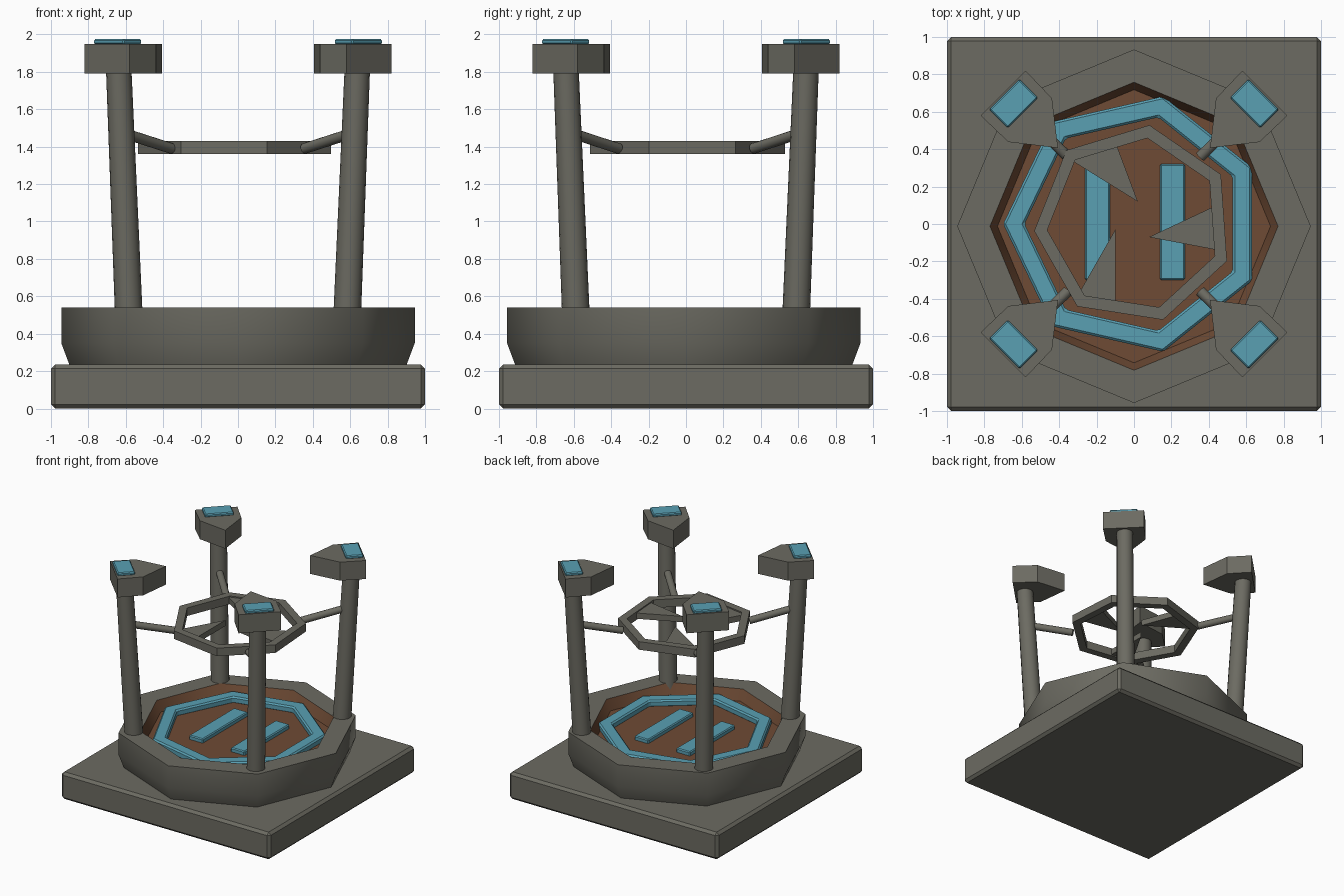
import bpy, bmesh
from math import sin, cos, pi, radians, sqrt
from mathutils import Vector

cube = bpy.data.objects.get("Cube")
if cube:
    bpy.data.objects.remove(cube, do_unlink=True)


def material(name, rgb):
    m = bpy.data.materials.new(name)
    m.use_nodes = True
    m.diffuse_color = (*rgb, 1)
    m.node_tree.nodes["Principled BSDF"].inputs["Base Color"].default_value = (*rgb, 1)
    return m


STONE = material("warm grey", (0.15, 0.147, 0.122))
BLUE = material("light blue", (0.1, 0.35, 0.45))
BROWN = material("brown", (0.156, 0.07, 0.035))


def finish(name, bm, mats, bevel=0, smooth=None):
    bmesh.ops.recalc_face_normals(bm, faces=bm.faces)
    me = bpy.data.meshes.new(name)
    bm.to_mesh(me)
    bm.free()
    for m in mats:
        me.materials.append(m)
    ob = bpy.data.objects.new(name, me)
    bpy.context.collection.objects.link(ob)
    if bevel:
        mod = ob.modifiers.new("bevel", "BEVEL")
        mod.width = bevel
        mod.segments = 1
    if smooth:
        bpy.ops.object.select_all(action="DESELECT")
        ob.select_set(True)
        bpy.context.view_layer.objects.active = ob
        bpy.ops.object.shade_smooth_by_angle(angle=radians(smooth))
    return ob


def prism(name, points, z0, z1, mat, bevel=0):
    """Flat outline extruded upward."""
    bm = bmesh.new()
    face = bm.faces.new([bm.verts.new((x, y, z0)) for x, y in points])
    out = bmesh.ops.extrude_face_region(bm, geom=[face])
    top = [v for v in out["geom"] if isinstance(v, bmesh.types.BMVert)]
    bmesh.ops.translate(bm, verts=top, vec=(0, 0, z1 - z0))
    return finish(name, bm, [mat], bevel)


def lathe(name, profile, sides, turn, mats, closed=False, rule=None, bevel=0, smooth=None, shift=0):
    """Radius and height profile turned in a few sides."""
    bm = bmesh.new()
    loops = []
    for r, z in profile:
        angles = [turn + 2 * pi * i / sides for i in range(sides)]
        loops.append([bm.verts.new((r * cos(a), r * sin(a) + shift, z)) for a in angles])
    count = len(loops)
    for k in range(count if closed else count - 1):
        a, b = loops[k], loops[(k + 1) % count]
        for i in range(sides):
            j = (i + 1) % sides
            f = bm.faces.new((a[i], a[j], b[j], b[i]))
            f.material_index = rule(k) if rule else 0
    if not closed:
        bm.faces.new(loops[0])
        f = bm.faces.new(loops[-1])
        f.material_index = rule(count) if rule else 0
    return finish(name, bm, mats, bevel, smooth)


def rod(name, start, end, r0, r1, sides=16):
    a, b = Vector(start), Vector(end)
    bm = bmesh.new()
    bmesh.ops.create_cone(bm, cap_ends=True, segments=sides, radius1=r0, radius2=r1, depth=(b - a).length)
    bmesh.ops.rotate(bm, verts=bm.verts, matrix=(b - a).to_track_quat("Z", "Y").to_matrix())
    bmesh.ops.translate(bm, verts=bm.verts, vec=(a + b) / 2)
    return finish(name, bm, [STONE], smooth=35)


def rectangle(x0, x1, y0, y1):
    return [(x0, y0), (x1, y0), (x1, y1), (x0, y1)]


# Square plinth and eight-sided basin with a brown interior
prism("plinth", rectangle(-1, 1, -1, 1), 0, 0.235, STONE, bevel=0.022)
lathe("basin", [(0.9, 0.23), (0.945, 0.35), (0.945, 0.54), (0.77, 0.54), (0.73, 0.45)],
      8, 0, [STONE, BROWN], rule=lambda k: int(k >= 3), smooth=50, shift=-0.012)

# Seven-sided pad border with two parallel landing stripes
lathe("pad_border", [(0.7, 0.44), (0.7, 0.5), (0.585, 0.5), (0.585, 0.44)],
      7, pi, [BLUE], closed=True, bevel=0.012)
for name, x in (("right_stripe", -0.195), ("left_stripe", 0.205)):
    prism(name, rectangle(x - 0.067, x + 0.067, -0.3, 0.32), 0.44, 0.485, BLUE, bevel=0.008)

# Hanging seven-sided ring with three inward fins
lathe("hanging_ring", [(0.535, 1.36), (0.535, 1.43), (0.465, 1.43), (0.465, 1.36)],
      7, radians(184), [STONE], closed=True)
fins = {
    "back_fin": [(-0.35, 0.35), (0.02, 0.12), (-0.1, 0.44)],
    "left_fin": [(0.42, 0.09), (0.08, -0.07), (0.45, -0.14)],
    "front_fin": [(-0.3, -0.38), (-0.1, -0.42), (-0.1, -0.03)],
}
for name, outline in fins.items():
    prism(name, outline, 1.37, 1.42, STONE)


# Four corner columns, each with a strut, a pointed head and a lamp
def diagonal(points, sx, sy):
    """Outward and sideways distances turned to a corner."""
    return [(sx * (r + t) / sqrt(2), sy * (r - t) / sqrt(2)) for r, t in points]


head = [(0.99, -0.17), (0.99, 0.17), (0.785, 0.165), (0.575, 0), (0.785, -0.165)]
lamp = rectangle(0.84, 0.98, -0.115, 0.115)
for side, sx in (("left", 1), ("right", -1)):
    for end, sy in (("front", -1), ("back", 1)):
        tag = f"{end}_{side}_"
        rod(tag + "column", (sx * 0.583, sy * 0.588, 0.48), (sx * 0.638, sy * 0.642, 1.82), 0.074, 0.068)
        rod(tag + "strut", (sx * 0.62, sy * 0.62, 1.475), (sx * 0.355, sy * 0.36, 1.39), 0.029, 0.029, 12)
        prism(tag + "head", diagonal(head, sx, sy), 1.79, 1.95, STONE)
        prism(tag + "lamp", diagonal(lamp, sx, sy), 1.945, 1.975, BLUE, bevel=0.008)
